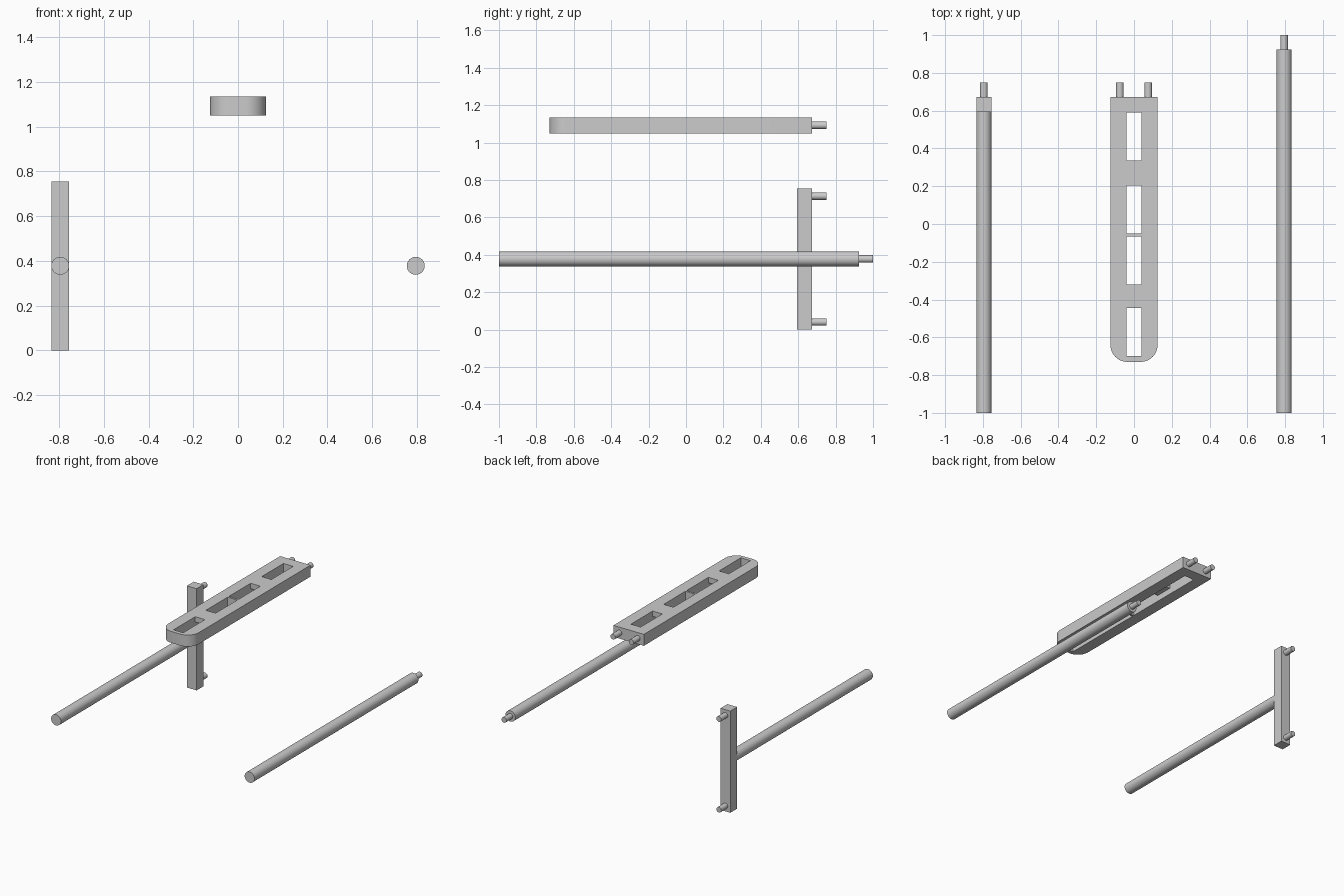
import bpy, bmesh
from math import pi, cos, sin

if "Cube" in bpy.data.objects:
    bpy.data.objects.remove(bpy.data.objects["Cube"])


def make_object(name, bm, smooth=False):
    bmesh.ops.recalc_face_normals(bm, faces=bm.faces)
    mesh = bpy.data.meshes.new(name)
    bm.to_mesh(mesh)
    bm.free()
    ob = bpy.data.objects.new(name, mesh)
    bpy.context.collection.objects.link(ob)
    if smooth:
        bpy.ops.object.select_all(action='DESELECT')
        ob.select_set(True)
        bpy.context.view_layer.objects.active = ob
        bpy.ops.object.shade_smooth_by_angle(angle=pi / 6)
    return ob


def prism(name, outline, z0, z1, smooth=False):
    bm = bmesh.new()
    face = bm.faces.new([bm.verts.new((x, y, z0)) for x, y in outline])
    ext = bmesh.ops.extrude_face_region(bm, geom=[face])
    top = [v for v in ext['geom'] if isinstance(v, bmesh.types.BMVert)]
    bmesh.ops.translate(bm, verts=top, vec=(0, 0, z1 - z0))
    return make_object(name, bm, smooth)


def box(name, x0, x1, y0, y1, z0, z1):
    return prism(name, [(x0, y0), (x1, y0), (x1, y1), (x0, y1)], z0, z1)


def rod(name, x, z, r, y0, y1):
    # cylinder lying along y
    bm = bmesh.new()
    ring = [bm.verts.new((x + r * cos(i * pi / 24), y0, z + r * sin(i * pi / 24)))
            for i in range(48)]
    face = bm.faces.new(ring)
    ext = bmesh.ops.extrude_face_region(bm, geom=[face])
    end = [v for v in ext['geom'] if isinstance(v, bmesh.types.BMVert)]
    bmesh.ops.translate(bm, verts=end, vec=(0, y1 - y0, 0))
    return make_object(name, bm, True)


SIDE = 0.795   # sideways offset of the two rods
MID = 0.378    # rod height

# T-shaped handle: upright post, rod and two pegs
box("handle_post", -SIDE - 0.04, -SIDE + 0.04, 0.593, 0.673, 0, 0.755)
rod("handle_rod", -SIDE, MID, 0.04, -1, 0.594)
for label, z in (("lower", 0.041), ("upper", 0.714)):
    rod(label + "_handle_peg", -SIDE, z, 0.02, 0.672, 0.75)

# Plain rod with one end peg
rod("plain_rod", SIDE, MID, 0.04, -1, 0.925)
rod("plain_rod_peg", SIDE, MID, 0.02, 0.924, 1)

# Slotted bar, rounded at the front
W, BACK, FRONT, R = 0.125, 0.673, -0.73, 0.09
arc = [(W - R + R * cos(a), FRONT + R - R * sin(a))
       for a in (i * pi / 24 for i in range(13))]
right = [(W, BACK)] + arc
outline = right + [(-x, y) for x, y in reversed(right)]
bar = prism("slotted_bar", outline, 1.05, 1.135, True)

# Through slots in the bar, joined underneath by two long grooves
cuts = [(0.335, 0.59, 1.2), (-0.05, 0.205, 1.2),
        (-0.32, -0.065, 1.2), (-0.70, -0.445, 1.2),
        (-0.05, 0.59, 1.095), (-0.70, -0.065, 1.095)]
for y0, y1, top in cuts:
    cutter = box("slot_cutter", -0.04, 0.04, y0, y1, 1.0, top)
    cutter.hide_render = True
    mod = bar.modifiers.new("slot", 'BOOLEAN')
    mod.operation = 'DIFFERENCE'
    mod.solver = 'EXACT'
    mod.object = cutter
    bpy.context.view_layer.objects.active = bar
    bpy.ops.object.modifier_apply(modifier=mod.name)
    bpy.data.objects.remove(cutter)

# Pegs at the back of the bar
for label, x in (("left", -0.075), ("right", 0.075)):
    rod(label + "_bar_peg", x, 1.093, 0.02, 0.672, 0.75)
